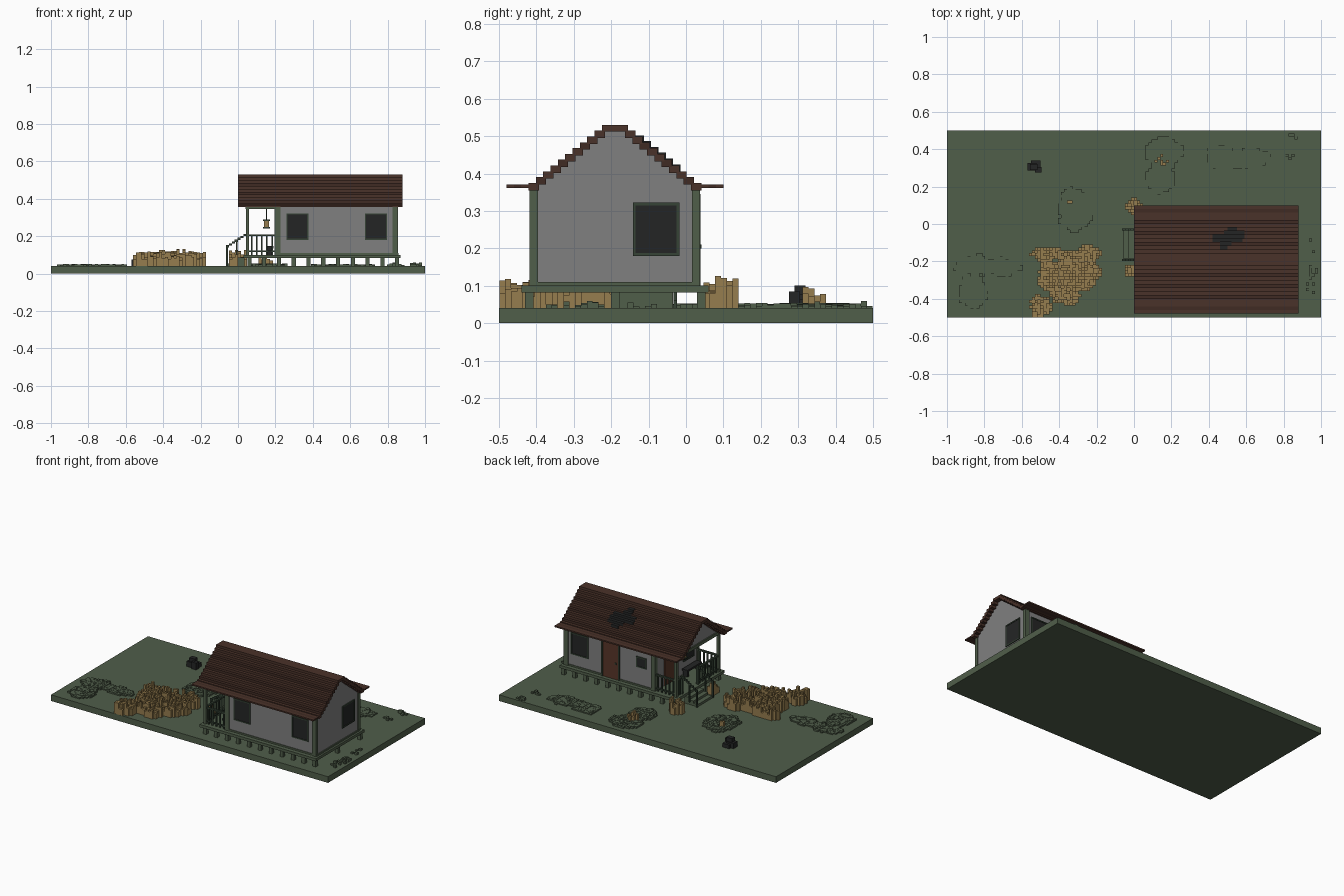
import bpy, bmesh, math, random

random.seed(4)
cube = bpy.data.objects.get("Cube")
if cube:
    bpy.data.objects.remove(cube, do_unlink=True)


def material(name, r, g, b):
    lin = [((c / 255 + 0.055) / 1.055) ** 2.4 for c in (r, g, b)]
    m = bpy.data.materials.new(name)
    m.use_nodes = True
    m.diffuse_color = (*lin, 1)
    m.node_tree.nodes["Principled BSDF"].inputs["Base Color"].default_value = (*lin, 1)
    return m


GREEN = material("moss green", 80, 94, 74)
RAIL = material("dark green", 54, 68, 54)
GREY = material("plaster grey", 128, 128, 128)
DARK = material("charcoal", 36, 37, 37)
ROOF = material("roof brown", 74, 50, 41)
ROOF2 = material("roof dark brown", 64, 43, 36)
DOOR = material("door brown", 88, 54, 40)
STRAW = material("dry straw", 150, 125, 78)


def finish(name, bm, mats):
    bmesh.ops.recalc_face_normals(bm, faces=bm.faces)
    mesh = bpy.data.meshes.new(name)
    bm.to_mesh(mesh)
    bm.free()
    for m in mats:
        mesh.materials.append(m)
    ob = bpy.data.objects.new(name, mesh)
    bpy.context.collection.objects.link(ob)
    return ob


def add_box(bm, x0, x1, y0, y1, z0, z1, mat=0):
    vs = bmesh.ops.create_cube(bm, size=1)["verts"]
    for v in vs:
        v.co = (x1 if v.co.x > 0 else x0, y1 if v.co.y > 0 else y0, z1 if v.co.z > 0 else z0)
    for f in {f for v in vs for f in v.link_faces}:
        f.material_index = mat


def boxes(name, mat, rows):
    bm = bmesh.new()
    for r in rows:
        add_box(bm, *r)
    return finish(name, bm, mat if isinstance(mat, list) else [mat])


# Ground slab
boxes("ground", GREEN, [(-1, 1, -.5, .5, 0, .04)])

# Roof courses, stepping down both ways from the ridge
RIDGE, STEP, COUNT = -.19, .0196, 13


def roof_z(i):
    return max(.53 - .0155 * i, .37) if i < 11 else .37


def course(i):
    return .035 + STEP * (i - 1), .035 + STEP * i


rows = [(0, .88, RIDGE - .035, RIDGE + .035, .512, .53, 0)]
for i in range(1, COUNT + 1):
    d0, d1 = course(i)
    z = roof_z(i)
    for s in (-1, 1):
        a, b = sorted((RIDGE + s * (d0 - .008), RIDGE + s * d1))
        rows.append((0, .88, a, b, z - (.02 if i < 11 else .009), z, 1 if i % 3 == 0 else 0))
boxes("roof", [ROOF, ROOF2], rows)

# Dark broken patch on the back slope
rows = []
for i, (xa, xb) in enumerate([(.46, .5), (.46, .52), (.42, .58), (.42, .59), (.48, .59), (.5, .55)], 2):
    d0, d1 = course(i)
    rows.append((xa, xb, RIDGE + d0, RIDGE + d1 + .003, roof_z(i) - .017, roof_z(i) + .003))
boxes("roof_hole", DARK, rows)


# Walls: stepped gable outline extruded along x
def gable(name, x0, x1, base):
    right = [(RIDGE + .035, .513)]
    for i in range(1, 12):
        d0, d1 = course(i)
        z = roof_z(i) - .018
        if d1 > .22:
            break
        right += [(RIDGE + d0, z), (RIDGE + d1, z)]
    right += [(RIDGE + .22, right[-1][1]), (RIDGE + .22, base)]
    outline = right + [(2 * RIDGE - y, z) for y, z in reversed(right)]
    bm = bmesh.new()
    face = bm.faces.new([bm.verts.new((x0, y, z)) for y, z in outline])
    new = bmesh.ops.extrude_face_region(bm, geom=[face])["geom"]
    bmesh.ops.translate(bm, vec=(x1 - x0, 0, 0), verts=[g for g in new if isinstance(g, bmesh.types.BMVert)])
    return finish(name, bm, [GREY])


gable("house_walls", .2, .85, .095)
gable("porch_gable", .05, .07, .35)

# Floor deck, stilts and joist ends
boxes("floor_deck", GREEN, [(.03, .87, -.44, .06, .082, .1)])
stilts = []
for k in range(11):
    x = .05 + .079 * k
    for y in (-.43, -.2, .03):
        stilts.append((x, x + .022, y, y + .022, .04, .083))
boxes("stilts", GREEN, stilts)

# Corner posts, eave beams and base trim
trim = []
for x in (.2, .83):
    for y in (-.418, .016):
        trim.append((x - .004, x + .026, y, y + .022, .1, .37))
for y in (-.418, .016):
    trim += [(.042, .06, y, y + .02, .1, .37), (.04, .2, y, y + .02, .345, .366)]
trim += [(.852, .858, -.41, .03, .1, .11), (.2, .85, -.414, -.41, .1, .11), (.2, .85, .03, .034, .1, .11)]
trim.append((.042, .062, -.41, .03, .345, .365))
boxes("timber_trim", GREEN, trim)


# Windows: dark pane with a slim raised frame
def window(name, axis, at, out, a0, a1, z0, z1):
    def place(u0, u1, w0, w1, depth, m):
        n0, n1 = sorted((at - out * .003, at + out * depth))
        return (u0, u1, n0, n1, w0, w1, m) if axis == "y" else (n0, n1, u0, u1, w0, w1, m)
    t = .007
    boxes(name, [DARK, RAIL], [
        place(a0, a1, z0, z1, .003, 0),
        place(a0 - t, a0, z0 - t, z1 + t, .006, 1), place(a1, a1 + t, z0 - t, z1 + t, .006, 1),
        place(a0, a1, z0 - t, z0, .006, 1), place(a0, a1, z1, z1 + t, .006, 1)])


window("front_window_right", "y", -.41, -1, .265, .37, .187, .315)
window("front_window_left", "y", -.41, -1, .685, .79, .187, .315)
window("side_window", "x", .85, 1, -.135, -.025, .187, .315)
window("back_window", "y", .03, 1, .69, .8, .187, .315)
window("small_back_window", "y", .03, 1, .27, .33, .23, .285)
window("porch_window", "x", .2, -1, -.36, -.26, .187, .315)

# Doors on the back wall and on the porch
boxes("back_door", [DOOR, RAIL], [
    (.465, .575, .028, .036, .1, .335, 0), (.455, .465, .028, .039, .1, .345, 1),
    (.575, .585, .028, .039, .1, .345, 1), (.465, .575, .028, .039, .335, .345, 1),
    (.475, .485, .036, .042, .2, .21, 1)])
boxes("porch_door", DOOR, [(.194, .202, -.16, -.06, .1, .33)])

# Porch railings
rail = []
for y in (-.412, .02):
    rail += [(.05, .2, y, y + .012, .2, .21), (.05, .2, y, y + .012, .115, .122)]
    for k in range(5):
        x = .07 + .027 * k
        rail.append((x, x + .008, y + .002, y + .01, .1, .202))
rail += [(.045, .057, -.41, -.19, .2, .21), (.045, .057, -.41, -.19, .115, .122),
         (.045, .057, -.035, .03, .2, .21)]
for y in [-.385 + .028 * k for k in range(7)] + [-.01]:
    rail.append((.047, .055, y, y + .008, .1, .202))
boxes("porch_railing", RAIL, rail)

# Steps with stepped handrails
steps = [(-.06 + .03 * k, .035, -.185, -.035, .04, .055 + .015 * k) for k in range(3)]
boxes("steps", GREEN, steps)
hand = []
for y in (-.198, -.034):
    hand += [(-.064, -.054, y, y + .01, .04, .15), (-.01, -.002, y, y + .01, .06, .18),
             (.042, .058, y, y + .012, .1, .215)]
    for k in range(7):
        x, z = -.064 + .0155 * k, .14 + .01 * k
        hand.append((x, x + .0165, y, y + .01, z, z + .012))
boxes("step_handrails", RAIL, hand)

# Hanging lantern on the porch
boxes("lantern", [STRAW, RAIL], [
    (.139, .165, -.203, -.177, .248, .282, 0), (.133, .171, -.209, -.171, .282, .29, 1),
    (.133, .171, -.209, -.171, .242, .248, 1), (.149, .155, -.193, -.187, .29, .37, 1)])

# Bench on the porch
boxes("porch_bench", DARK, [(.15, .19, -.38, -.23, .135, .147), (.153, .187, -.375, -.36, .1, .135),
                            (.153, .187, -.25, -.235, .1, .135)])


# Blocky patches: columns inside noisy ellipses (x, y, rx, ry)
def patch(name, mat, ellipses, low, high, cell=.0156, keep=1.0):
    bm = bmesh.new()
    n = int(1 / cell)
    for i in range(-n, n):
        for j in range(-n // 2, n // 2):
            x, y = (i + .5) * cell, (j + .5) * cell
            wob = .22 * math.sin(41 * x + 3 * y) * math.cos(53 * y - 9 * x) + random.uniform(-.12, .12)
            if any(((x - a) / p) ** 2 + ((y - b) / q) ** 2 + wob < 1 for a, b, p, q in ellipses):
                if random.random() <= keep:
                    h = cell / 2
                    add_box(bm, x - h, x + h, max(y - h, -.5), min(y + h, .5), .038, random.uniform(low, high))
    finish(name, bm, [mat])


patch("straw_bed", STRAW, [(-.31, -.25, .125, .12), (-.37, -.34, .09, .1), (-.46, -.16, .09, .04),
                           (-.5, -.44, .06, .06), (-.45, -.28, .06, .09), (-.24, -.16, .06, .05)], .07, .118)
patch("straw_tall_stalks", STRAW, [(-.34, -.25, .12, .12)], .11, .132, .0156, .12)
patch("straw_by_porch", STRAW, [(0, .09, .042, .045)], .07, .13)
patch("straw_by_steps", STRAW, [(-.02, -.25, .025, .035)], .07, .125)
patch("small_straw_tufts", STRAW, [(-.355, .125, .027, .025), (.14, .335, .04, .04)], .06, .1, .0156, .45)
patch("grass_back", GREEN, [(.16, .38, .1, .09), (.14, .24, .08, .08)], .046, .054)
patch("grass_far", GREEN, [(.47, .36, .09, .07), (.62, .35, .12, .06)], .045, .05)
patch("grass_middle", GREEN, [(-.31, .08, .1, .12)], .045, .053)
patch("grass_side", GREEN, [(-.86, -.22, .11, .06), (-.7, -.23, .1, .05), (-.86, -.36, .08, .09)], .045, .051)
patch("grass_bits", GREEN, [(.84, .36, .06, .02), (.92, .34, .05, .02), (.95, -.3, .03, .08),
                            (.84, .47, .05, .02), (.94, -.12, .03, .04)], .044, .06, .0156, .4)

# Dark stones
boxes("stones", DARK, [(-.57, -.52, .285, .325, .038, .075), (-.55, -.5, .295, .34, .038, .065),
                       (-.555, -.515, .29, .32, .075, .1), (-.53, -.495, .275, .305, .038, .085)])
